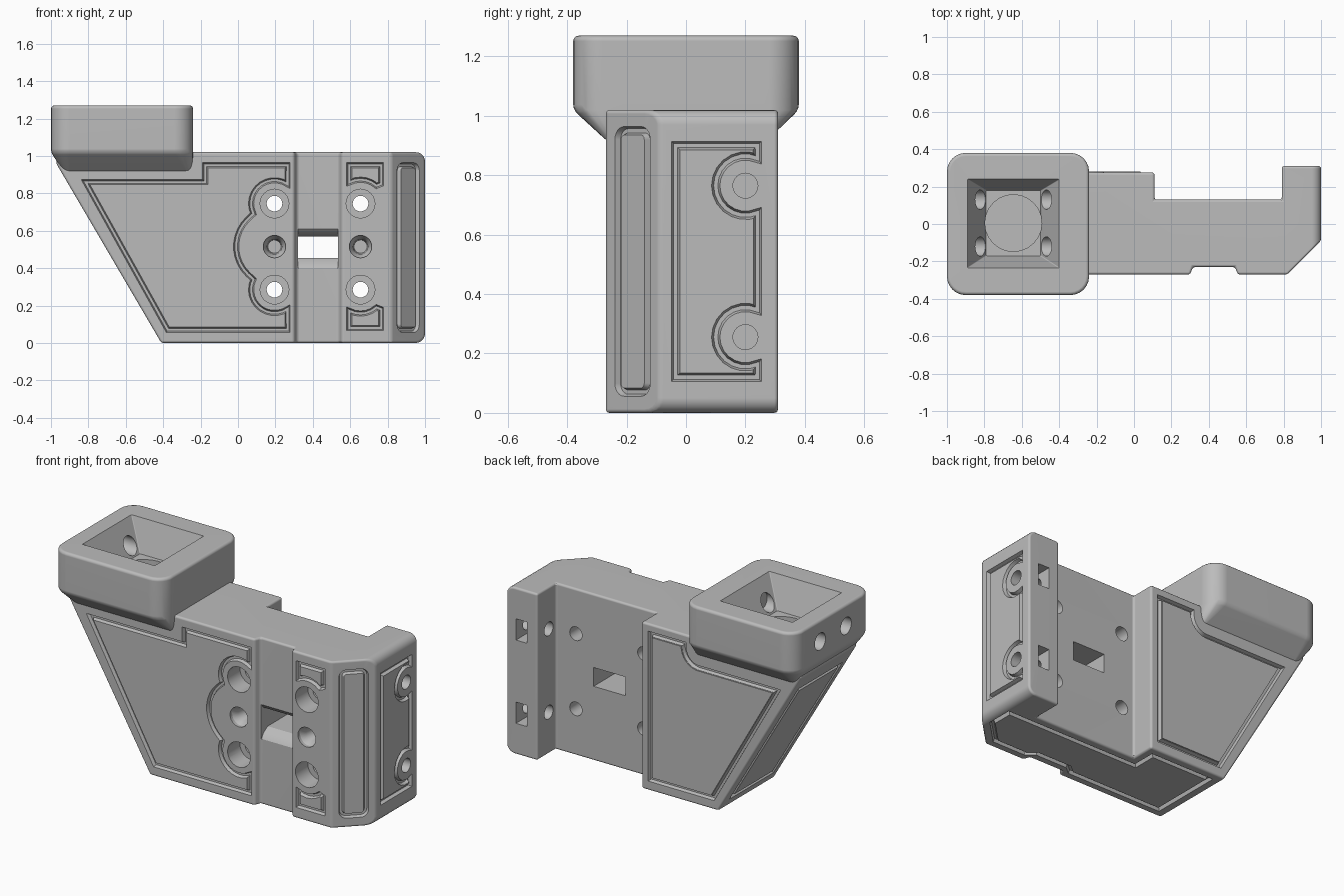
import bpy, bmesh
from math import sin, cos, radians
from mathutils import Vector, Matrix

if "Cube" in bpy.data.objects:
    bpy.data.objects.remove(bpy.data.objects["Cube"], do_unlink=True)

grey = bpy.data.materials.new("plain_grey")
grey.use_nodes = True
grey.diffuse_color = (0.5, 0.5, 0.5, 1)
bsdf = next(n for n in grey.node_tree.nodes if n.type == 'BSDF_PRINCIPLED')
bsdf.inputs["Base Color"].default_value = grey.diffuse_color


def frame(origin, u, v, n):
    m = Matrix((u, v, n)).transposed().to_4x4()
    m.translation = origin
    return m


X, Y, Z = Vector((1, 0, 0)), Vector((0, 1, 0)), Vector((0, 0, 1))
FRONT = frame((0, -0.27, 0), X, Z, -Y)
BACK = frame((0, 0.275, 0), X, Z, Y)
RIGHT = frame((1, 0, 0), Y, Z, X)
BOTTOM = frame((0, 0, 0), X, Y, -Z)
PLAN = frame((0, 0, 0), X, Y, Z)


def arc(cx, cy, r, a0=0, a1=345, n=23):
    return [(cx + r * cos(radians(a0 + (a1 - a0) * i / n)),
             cy + r * sin(radians(a0 + (a1 - a0) * i / n))) for i in range(n + 1)]


def rounded(x0, x1, y0, y1, r):
    corners = [(x1 - r, y1 - r), (x0 + r, y1 - r), (x0 + r, y0 + r), (x1 - r, y0 + r)]
    return [p for k, c in enumerate(corners) for p in arc(*c, r, 90 * k, 90 * k + 90, 6)]


def loft(name, m, layers, ring=False):
    """Skin (points, height) layers; ring joins last to first, else ends are capped."""
    bm = bmesh.new()
    rows = [[bm.verts.new(m @ Vector((p[0], p[1], h))) for p in pts] for pts, h in layers]
    n = len(rows[0])
    for a, b in zip(rows, rows[1:] + (rows[:1] if ring else [])):
        for i in range(n):
            j = (i + 1) % n
            bm.faces.new((a[i], a[j], b[j], b[i]))
    if not ring:
        bm.faces.new(rows[0])
        bm.faces.new(rows[-1])
    bmesh.ops.recalc_face_normals(bm, faces=bm.faces)
    if bm.calc_volume(signed=True) < 0:
        bmesh.ops.reverse_faces(bm, faces=bm.faces)
    mesh = bpy.data.meshes.new(name)
    bm.to_mesh(mesh)
    bm.free()
    mesh.materials.append(grey)
    ob = bpy.data.objects.new(name, mesh)
    bpy.context.collection.objects.link(ob)
    return ob


def prism(name, m, pts, h0, h1):
    return loft(name, m, [(pts, h0), (pts, h1)])


def apply(ob, kind, **settings):
    mod = ob.modifiers.new(kind.lower(), kind)
    for key, value in settings.items():
        setattr(mod, key, value)
    bpy.context.view_layer.objects.active = ob
    bpy.ops.object.modifier_apply(modifier=mod.name)


def volume(ob):
    bm = bmesh.new()
    bm.from_mesh(ob.data)
    v = bm.calc_volume()
    bm.free()
    return v


def combine(ob, other, operation='DIFFERENCE'):
    """Boolean, retried with another solver if the solid collapses."""
    before, backup = volume(ob), ob.data.copy()
    for options in ({'solver': 'EXACT'}, {'solver': 'MANIFOLD'},
                    {'solver': 'EXACT', 'use_self': True}):
        apply(ob, 'BOOLEAN', object=other, operation=operation, **options)
        if 0.45 < volume(ob) / before < 1.8:
            break
        ob.data = backup.copy()
    bpy.data.objects.remove(other, do_unlink=True)


def soften(ob, width):
    apply(ob, 'BEVEL', width=width, segments=3, limit_method='ANGLE', angle_limit=radians(32))


def offset(path, d):
    out = []
    for i, p in enumerate(path):
        p = Vector(p)
        a = (p - Vector(path[i - 1])).normalized()
        b = (Vector(path[(i + 1) % len(path)]) - p).normalized()
        na, nb = Vector((-a.y, a.x)), Vector((-b.y, b.x))
        mid = (na + nb).normalized()
        out.append(p + mid * d / max(0.4, mid.dot(na)))
    return out


# main body: plan outline trimmed by the sloping side outline
plan = [(-1.1, -0.27), (0.30, -0.27), (0.315, -0.23), (0.54, -0.23), (0.555, -0.27),
        (0.82, -0.27), (1, -0.09), (1, 0.31), (0.79, 0.31), (0.79, 0.13),
        (0.11, 0.13), (0.11, 0.275), (-1.1, 0.275)]
body = prism("bracket_body", PLAN, plan, -0.1, 1.2)
side = ([(-0.41, 0)] + arc(0.95, 0.05, 0.05, -90, 0, 5) + arc(0.95, 0.97, 0.05, 0, 90, 5)
        + [(-0.92, 1.02), (-0.975, 0.965)])
combine(body, prism("side_trim", FRONT, side, -1, 1), 'INTERSECT')
soften(body, 0.013)

# top socket block with flared underside
upper = rounded(-1, -0.24, -0.38, 0.38, 0.1)
lower = rounded(-0.93, -0.245, -0.26, 0.265, 0.03)
socket = loft("socket_block", PLAN, [(lower, 0.91), (upper, 1.02), (upper, 1.27)])
soften(socket, 0.018)
combine(body, socket, 'UNION')

# tapered pocket, round well and the two bores from the left end
combine(body, loft("pocket", PLAN, [
    (rounded(-0.79, -0.50, -0.17, 0.18, 0.005), 1.08),
    (rounded(-0.89, -0.40, -0.235, 0.24, 0.005), 1.27),
    (rounded(-0.90, -0.39, -0.245, 0.25, 0.005), 1.4)]))
combine(body, prism("well", PLAN, arc(-0.645, 0.005, 0.152), 0.98, 1.2))
for y in (-0.12, 0.13):
    combine(body, prism("bore", RIGHT, arc(y, 1.14, 0.052), -2.2, -1.43))

# bolt holes with counterbores, and blind countersinks between them
for x in (0.195, 0.655):
    for z in (0.285, 0.745):
        combine(body, prism("bolt_hole", FRONT, arc(x, z, 0.042), -0.6, 0.1))
        combine(body, prism("counterbore", FRONT, arc(x, z, 0.077), -0.12, 0.1))
    combine(body, loft("countersink", FRONT, [
        (arc(x, 0.515, 0.035), -0.12), (arc(x, 0.515, 0.04), -0.05),
        (arc(x, 0.515, 0.06), -0.02), (arc(x, 0.515, 0.06), 0.1)]))

# strap window with flared front lips
window = [(-0.3, 0.40), (-0.23, 0.40), (-0.21, 0.43), (-0.17, 0.455), (0.2, 0.455),
          (0.2, 0.57), (-0.17, 0.57), (-0.21, 0.585), (-0.23, 0.61), (-0.3, 0.61)]
combine(body, prism("window", RIGHT, window, -0.68, -0.465))

# wing cross holes and nut slots
for z in (0.255, 0.765):
    combine(body, prism("cross_hole", RIGHT, arc(0.2, z, 0.042), -0.4, 0.1))
    slot = [(0.86, z - 0.065), (0.935, z - 0.065), (0.935, z + 0.065), (0.86, z + 0.065)]
    combine(body, prism("nut_slot", BACK, slot, -0.14, 0.2))


# engraved panel outlines
def groove(m, path):
    layers = [(offset(path, d), h) for d, h in
              ((0.015, 0.01), (0.014, 0), (0.007, -0.02), (-0.007, -0.02), (-0.014, 0), (-0.015, 0.01))]
    combine(body, loft("panel_groove", m, layers, ring=True))


groove(FRONT, [(-0.375, 0.07), (0.265, 0.07)]
       + arc(0.195, 0.285, 0.125, -56, -206, 11)
       + arc(0.195, 0.515, 0.205, 236, 124, 11)[1:-1]
       + arc(0.195, 0.745, 0.125, 206, 56, 11)
       + [(0.265, 0.95), (-0.175, 0.95), (-0.175, 0.86), (-0.815, 0.86)])

small = [(0.595, 0.95), (0.765, 0.95), (0.765, 0.85)] + arc(0.655, 0.745, 0.128, 48, 118, 5)
groove(FRONT, small)
groove(FRONT, [(x, 1.03 - z) for x, z in small])

groove(RIGHT, [(-0.035, 0.12), (0.24, 0.12)]
       + arc(0.2, 0.255, 0.1, -66, -294, 14)
       + arc(0.2, 0.765, 0.1, -66, -294, 14)
       + [(0.24, 0.9), (-0.035, 0.9)])

diagonal = frame((0.91, -0.18, 0.51), (X + Y).normalized(), Z, (X - Y).normalized())
groove(diagonal, rounded(-0.07, 0.07, -0.44, 0.44, 0.03))

groove(BOTTOM, [(-0.35, -0.21), (0.27, -0.21), (0.32, -0.17), (0.54, -0.17), (0.59, -0.21),
                (0.80, -0.21), (0.94, -0.07), (0.94, 0.07), (0.05, 0.07), (0.05, 0.215),
                (-0.35, 0.215)])

rise = Vector((-0.565, 0, 0.965)).normalized()
slope = frame((-0.41, 0, 0), Y, rise, rise.cross(Y))
groove(slope, [(-0.2, 0.08), (0.2, 0.08), (0.2, 0.98), (-0.2, 0.98)])

back = ([(-0.375, 0.07), (0.05, 0.07), (0.05, 0.96), (-0.18, 0.96)]
        + arc(-0.28, 0.94, 0.1, -5, -85, 6) + [(-0.81, 0.84)])
groove(BACK, back)

# slightly raised back panel inside its groove
panel = prism("back_panel", BACK, offset(back, 0.016), -0.021, 0.006)

for ob in (body, panel):
    bpy.ops.object.select_all(action='DESELECT')
    ob.select_set(True)
    bpy.context.view_layer.objects.active = ob
    bpy.ops.object.shade_smooth_by_angle(angle=radians(32))
    ob.modifiers.new("even_shading", 'WEIGHTED_NORMAL').keep_sharp = True
